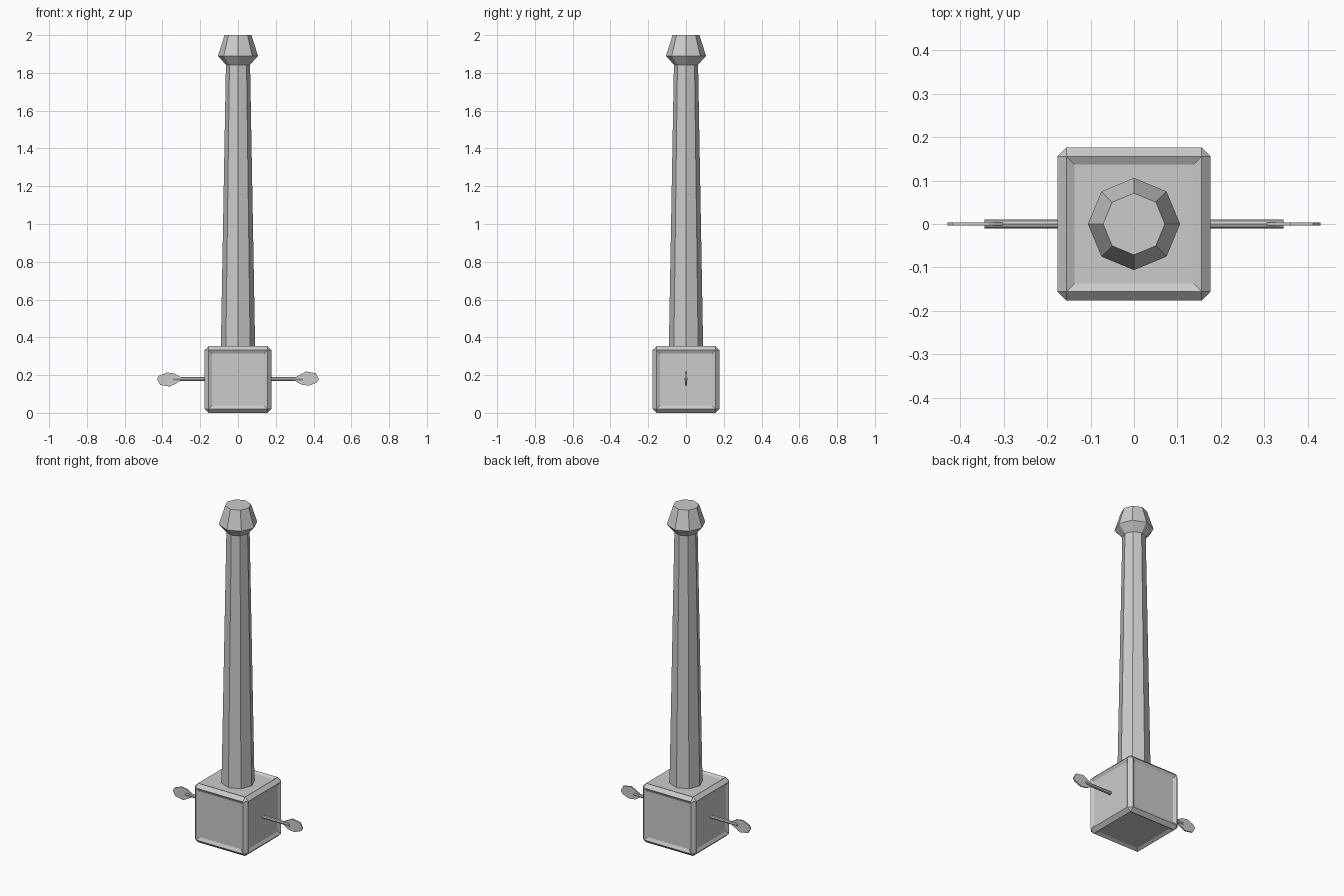
import bpy, bmesh, math
from mathutils import Matrix

if "Cube" in bpy.data.objects:
    bpy.data.objects.remove(bpy.data.objects["Cube"])

grey = bpy.data.materials.new("plain grey")
grey.diffuse_color = (0.6, 0.6, 0.6, 1)
grey.use_nodes = True
grey.node_tree.nodes["Principled BSDF"].inputs["Base Color"].default_value = grey.diffuse_color


def finish(name, bm):
    """Turn a bmesh into a named, flat-shaded object."""
    bmesh.ops.recalc_face_normals(bm, faces=bm.faces[:])
    mesh = bpy.data.meshes.new(name)
    bm.to_mesh(mesh)
    bm.free()
    mesh.materials.append(grey)
    obj = bpy.data.objects.new(name, mesh)
    bpy.context.collection.objects.link(obj)
    return obj


def lathe(bm, profile, sides):
    """Closed solid from (radius, z) rings."""
    rings = [[bm.verts.new((r * math.cos(math.tau * i / sides),
                            r * math.sin(math.tau * i / sides), z))
              for i in range(sides)] for r, z in profile]
    for a, b in zip(rings, rings[1:]):
        for i in range(sides):
            j = (i + 1) % sides
            bm.faces.new((a[i], a[j], b[j], b[i]))
    bm.faces.new(rings[0][::-1])
    bm.faces.new(rings[-1])


SIZE, MID = 0.353, 0.1765

# Box head: chamfered cube with a shallow sunken panel on every side
bm = bmesh.new()
bmesh.ops.create_cube(bm, size=SIZE, matrix=Matrix.Translation((0, 0, MID)))
bmesh.ops.bevel(bm, geom=bm.edges[:], offset=0.021, segments=1, affect='EDGES')
panels = [f for f in bm.faces if f.calc_area() > 0.05]
bmesh.ops.inset_individual(bm, faces=panels, thickness=0.026, depth=-0.01)
finish("box_head", bm)

# Tapered eight-sided handle with its flared end knob
bm = bmesh.new()
lathe(bm, [(0.091, 0.335), (0.064, 1.843), (0.106, 1.89), (0.071, 2.0)], 8)
finish("handle", bm)

# Side pins and flat paddles; the left pair is the right pair turned half round
outline = [(0.296, 0.000), (0.31, 0.013), (0.36, 0.04), (0.412, 0.031),
           (0.429, 0.0), (0.418, -0.018), (0.376, -0.035), (0.335, -0.029),
           (0.297, -0.006)]
for side, angle in (("right", 0), ("left", math.pi)):
    place = Matrix.Translation((0, 0, 0.179)) @ Matrix.Rotation(angle, 4, 'Y')

    bm = bmesh.new()
    lathe(bm, [(0.01, 0.15), (0.01, 0.344)], 8)
    bm.transform(place @ Matrix.Rotation(math.pi / 2, 4, 'Y'))
    finish(side + "_pin", bm)

    bm = bmesh.new()
    face = bm.faces.new([bm.verts.new((x, -0.004, z)) for x, z in outline])
    out = bmesh.ops.extrude_face_region(bm, geom=[face], use_keep_orig=True)
    moved = [v for v in out["geom"] if isinstance(v, bmesh.types.BMVert)]
    bmesh.ops.translate(bm, verts=moved, vec=(0, 0.008, 0))
    bm.transform(place)
    finish(side + "_paddle", bm)
